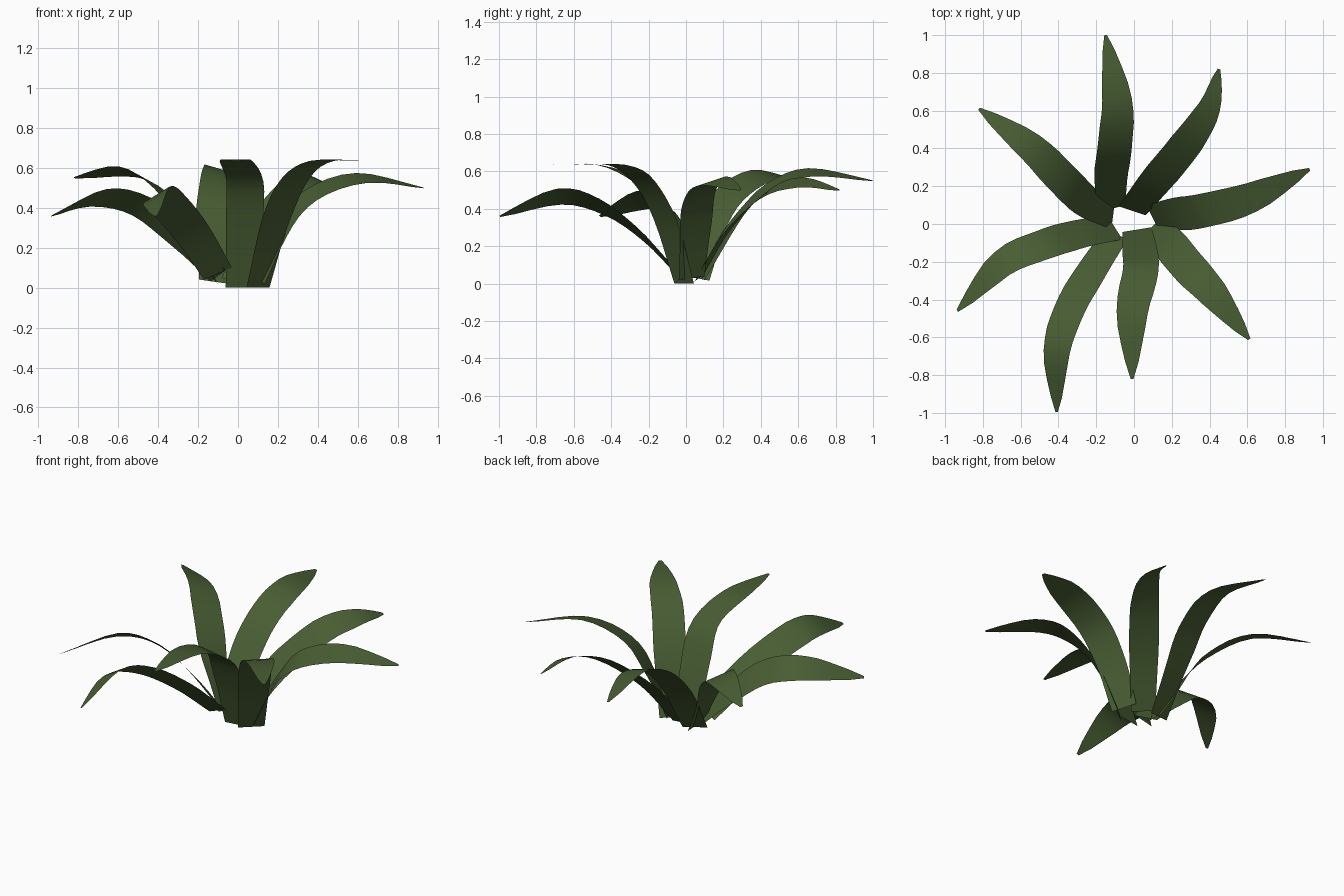
import bpy, bmesh, math
from mathutils import Vector

if "Cube" in bpy.data.objects:
    bpy.data.objects.remove(bpy.data.objects["Cube"])

green = bpy.data.materials.new("leaf_green")
green.diffuse_color = (0.065, 0.11, 0.033, 1)
green.use_nodes = True
green.node_tree.nodes["Principled BSDF"].inputs["Base Color"].default_value = green.diffuse_color

# Blade width along its length (fraction, width)
WIDTHS = [(0, .155), (.35, .19), (.6, .185), (.75, .155), (.88, .095), (.97, .045), (1, .015)]

# Each leaf: roll of the blade, then midrib points from base to tip
LEAVES = [
    (.28, (-.12, .08, .03), (-.12, .26, .33), (-.10, .43, .51), (-.09, .66, .595), (-.15, 1.0, .55)),
    (.42, (-.01, .07, .03), (.11, .22, .28), (.28, .43, .485), (.40, .62, .54), (.45, .82, .50)),
    (.3, (.10, .03, .03), (.21, .05, .27), (.36, .07, .46), (.62, .14, .55), (.93, .29, .50)),
    (.0, (.10, -.01, .00), (.19, -.11, .34), (.29, -.23, .55), (.42, -.37, .635), (.61, -.61, .635)),
    (.0, (.015, -.03, .00), (.03, -.13, .30), (.035, -.25, .53), (-.01, -.47, .635), (-.01, -.82, .635)),
    (.55, (-.10, -.06, .07), (-.22, -.24, .26), (-.34, -.45, .41), (-.41, -.68, .465), (-.41, -.995, .36)),
    (.55, (-.10, -.02, .06), (-.28, -.05, .24), (-.48, -.11, .405), (-.70, -.21, .45), (-.935, -.46, .36)),
    (.35, (-.11, .05, .03), (-.25, .12, .29), (-.37, .23, .47), (-.55, .41, .58), (-.82, .61, .55)),
]


def width_at(t):
    for (a, wa), (b, wb) in zip(WIDTHS, WIDTHS[1:]):
        if t <= b:
            return wa + (wb - wa) * (t - a) / (b - a)
    return WIDTHS[-1][1]


def smooth_path(pts, steps=4):
    """Catmull-Rom curve through the points."""
    p = [Vector(q) for q in pts]
    p = [2 * p[0] - p[1]] + p + [2 * p[-1] - p[-2]]
    out = []
    for i in range(1, len(p) - 2):
        a, b, c, d = p[i - 1:i + 3]
        for k in range(steps):
            s = k / steps
            out.append(.5 * (2 * b + (c - a) * s + (2 * a - 5 * b + 4 * c - d) * s * s
                             + (3 * b - a - 3 * c + d) * s ** 3))
    return out + [p[-2]]


def make_leaf(name, roll, pts):
    path = smooth_path(pts)
    dist = [0]
    for a, b in zip(path, path[1:]):
        dist.append(dist[-1] + (b - a).length)
    bm = bmesh.new()
    prev = None
    for i, p in enumerate(path):
        tan = (path[min(i + 1, len(path) - 1)] - path[max(i - 1, 0)]).normalized()
        left = Vector((0, 0, 1)).cross(tan).normalized()
        side = left * math.cos(roll) + tan.cross(left) * math.sin(roll)
        half = side * width_at(dist[i] / dist[-1]) / 2
        row = [bm.verts.new(p - half), bm.verts.new(p + half)]
        for v in row:
            v.co.z = max(v.co.z, 0)
        if prev:
            bm.faces.new((prev[0], row[0], row[1], prev[1]))
        prev = row
    for f in bm.faces:
        f.smooth = True
    me = bpy.data.meshes.new(name)
    bm.to_mesh(me)
    bm.free()
    me.materials.append(green)
    bpy.context.collection.objects.link(bpy.data.objects.new(name, me))


# Rosette of arching leaves
for n, (roll, *pts) in enumerate(LEAVES, 1):
    make_leaf(f"leaf_{n}", roll, pts)
